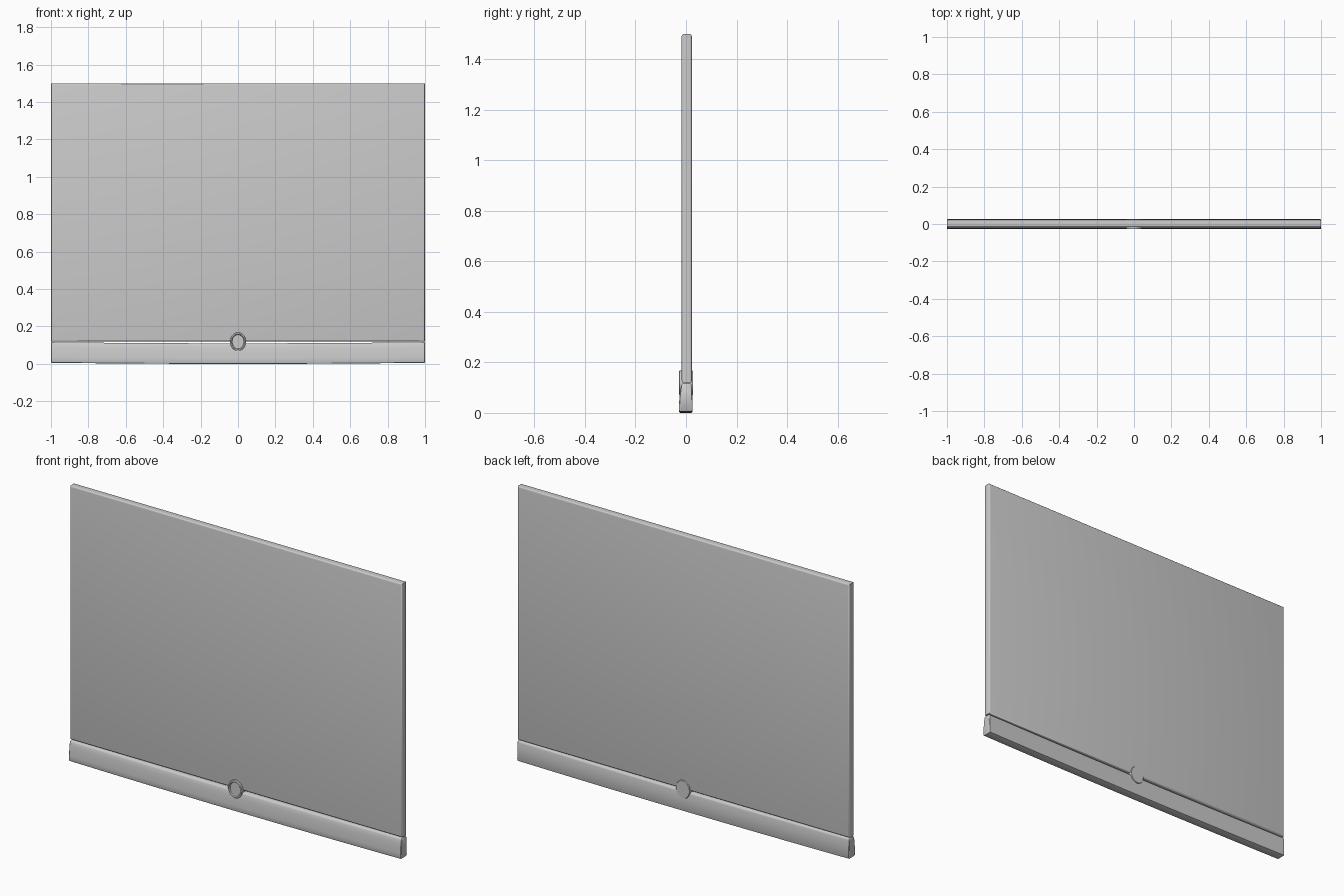
import bpy, bmesh, math

if "Cube" in bpy.data.objects:
    bpy.data.objects.remove(bpy.data.objects["Cube"])


def loft(name, rings, angle):
    """Skin a list of closed rings, cap both ends and smooth below the angle."""
    bm = bmesh.new()
    rows = [[bm.verts.new(p) for p in ring] for ring in rings]
    n = len(rows[0])
    for a, b in zip(rows, rows[1:]):
        for i in range(n):
            j = (i + 1) % n
            bm.faces.new((a[i], a[j], b[j], b[i]))
    bm.faces.new(rows[0])
    bm.faces.new(rows[-1][::-1])
    bmesh.ops.recalc_face_normals(bm, faces=bm.faces)
    mesh = bpy.data.meshes.new(name)
    bm.to_mesh(mesh)
    bm.free()
    obj = bpy.data.objects.new(name, mesh)
    bpy.context.collection.objects.link(obj)
    bpy.context.view_layer.objects.active = obj
    obj.select_set(True)
    bpy.ops.object.shade_smooth_by_angle(angle=math.radians(angle))
    obj.select_set(False)
    return obj


def rectangle(y, inset):
    x, lo, hi = 1 - inset, 0.12 + inset, 1.5 - inset
    return [(-x, y, lo), (x, y, lo), (x, y, hi), (-x, y, hi)]


def oval(y, rx, rz, n=48):
    return [(rx * math.cos(2 * math.pi * i / n), y,
             0.119 + rz * math.sin(2 * math.pi * i / n)) for i in range(n)]


# Screen panel with rounded front and back rims
r, y_front, y_back = 0.008, -0.017, 0.023
arc = [math.radians(a) for a in (0, 30, 60, 90)]
rim = [(r * (1 - math.cos(a)), r * (1 - math.sin(a))) for a in arc]
rings = [rectangle(y_front + dy, inset) for inset, dy in reversed(rim)]
rings += [rectangle(y_back - dy, inset) for inset, dy in rim]
loft("screen_panel", rings, 50)

# Lower bar: wider at the foot, softly curved front, bowed slightly downward
profile = [(-0.022, 0.0), (-0.026, 0.002), (-0.028, 0.007), (-0.0275, 0.03),
           (-0.026, 0.055), (-0.0235, 0.08), (-0.020, 0.100), (-0.017, 0.107),
           (-0.012, 0.110), (0.017, 0.110), (0.021, 0.107), (0.023, 0.100),
           (0.025, 0.06), (0.026, 0.007), (0.024, 0.002), (0.020, 0.0)]


def bar_ring(x, scale):
    lift = 0.006 * x * x
    return [(x, y * scale, 0.055 + (z - 0.055) * (0.5 + 0.5 * scale) + lift)
            for y, z in profile]


stations = [-0.997 + 1.994 * i / 24 for i in range(25)]
rings = [bar_ring(-1, 0.88)] + [bar_ring(x, 1) for x in stations] + [bar_ring(1, 0.88)]
loft("lower_bar", rings, 40)

# Round button joining the panel and the bar, with a recessed front face
loft("round_button", [
    oval(-0.022, 0.031, 0.037),
    oval(-0.026, 0.033, 0.039),
    oval(-0.028, 0.035, 0.041),
    oval(-0.028, 0.038, 0.045),
    oval(-0.026, 0.041, 0.048),
    oval(-0.023, 0.042, 0.049),
    oval(0.025, 0.042, 0.049),
    oval(0.028, 0.040, 0.047),
], 35)
